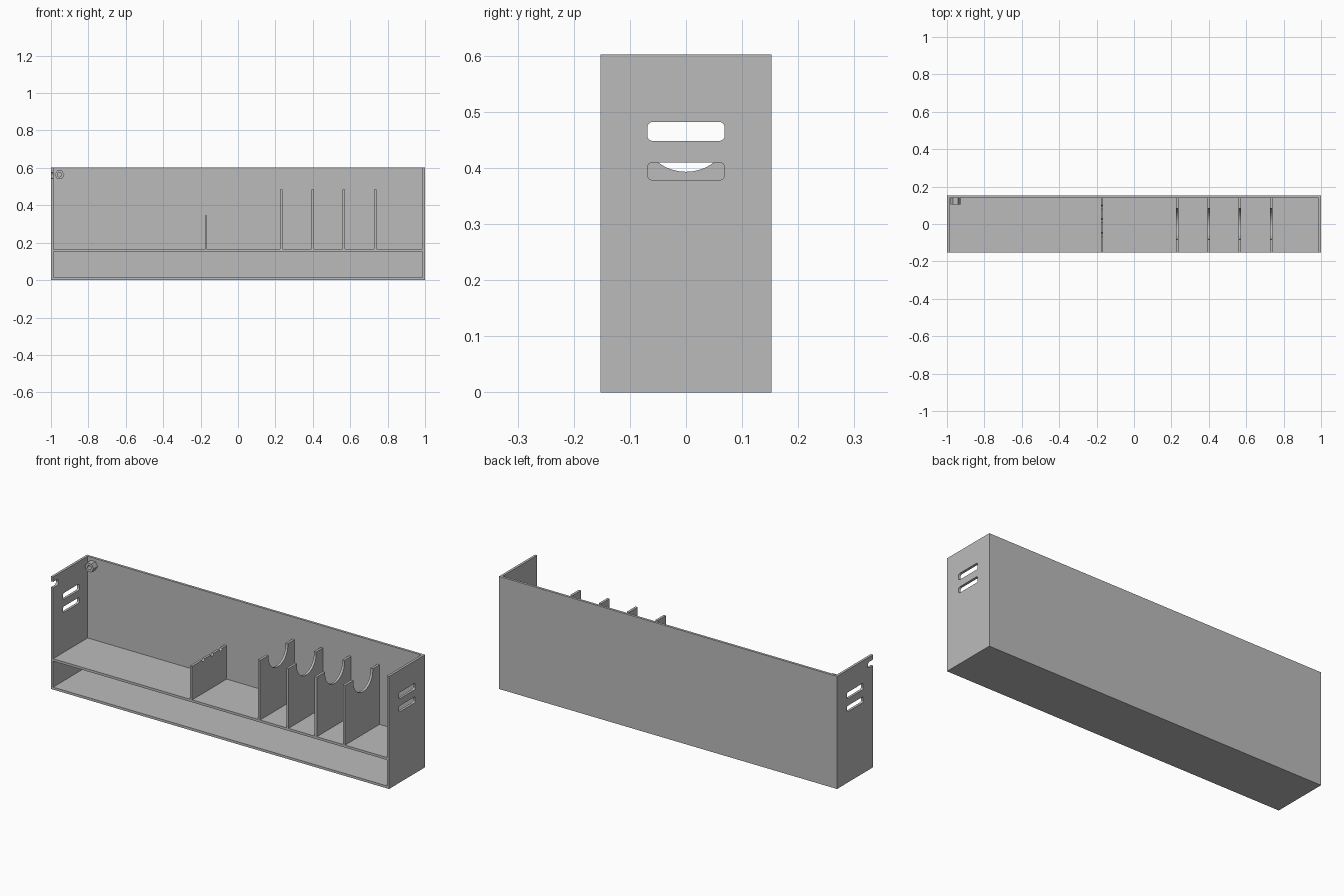
import bpy
from math import radians, sin, cos, pi, sqrt
from mathutils import Matrix

cube = bpy.data.objects.get("Cube")
if cube:
    bpy.data.objects.remove(cube, do_unlink=True)

grey = bpy.data.materials.new("matte_grey")
grey.use_nodes = True
colour = (0.5, 0.5, 0.5, 1)
grey.diffuse_color = colour
grey.node_tree.nodes["Principled BSDF"].inputs["Base Color"].default_value = colour

HALF_X, HALF_Y, HEIGHT, WALL = 1.0, 0.152, 0.602, 0.013
SHELF_TOP = 0.165
BACK = HALF_Y - WALL
ALONG_X = Matrix.Rotation(radians(90), 4, 'Z') @ Matrix.Rotation(radians(90), 4, 'X')
ALONG_Y = Matrix.Rotation(radians(90), 4, 'X')


def plate(name, loops, thickness, turn, centre):
    """Extrude flat outlines (the first outer, the rest holes) into a mesh part."""
    curve = bpy.data.curves.new(name, 'CURVE')
    curve.dimensions = '2D'
    curve.fill_mode = 'BOTH'
    curve.extrude = thickness / 2
    for loop in loops:
        spline = curve.splines.new('POLY')
        spline.points.add(len(loop) - 1)
        for point, (u, v) in zip(spline.points, loop):
            point.co = (u, v, 0, 1)
        spline.use_cyclic_u = True
    helper = bpy.data.objects.new(name + "_outline", curve)
    bpy.context.collection.objects.link(helper)
    graph = bpy.context.evaluated_depsgraph_get()
    mesh = bpy.data.meshes.new_from_object(helper.evaluated_get(graph))
    bpy.data.objects.remove(helper, do_unlink=True)
    mesh.transform(Matrix.Translation(centre) @ turn)
    mesh.materials.clear()
    mesh.materials.append(grey)
    for face in mesh.polygons:
        face.use_smooth = False
        face.material_index = 0
    part = bpy.data.objects.new(name, mesh)
    bpy.context.collection.objects.link(part)
    return part


def arc(u, v, radius, start, end, steps):
    angles = [radians(start + (end - start) * i / steps) for i in range(steps + 1)]
    return [(u + radius * cos(a), v + radius * sin(a)) for a in angles]


def rectangle(u0, u1, v0, v1):
    return [(u0, v0), (u1, v0), (u1, v1), (u0, v1)]


def rounded_slot(u, v0, v1, r=0.01):
    return (arc(u - r, v1 - r, r, 0, 90, 5) + arc(r - u, v1 - r, r, 90, 180, 5)
            + arc(r - u, v0 + r, r, 180, 270, 5) + arc(u - r, v0 + r, r, 270, 360, 5))


# Floor, shelf and back wall
inner = HALF_X - WALL
for name, bottom, top in (("floor", 0, WALL), ("shelf", SHELF_TOP - WALL, SHELF_TOP)):
    plate(name, [rectangle(-HALF_Y, BACK, bottom, top)], inner * 2, ALONG_X, (0, 0, 0))
plate("back_wall", [rectangle(-inner, inner, 0, HEIGHT)], WALL, ALONG_Y,
      (0, HALF_Y - WALL / 2, 0))

# Side panels with two hand slots each; the right one has a cable notch in front
slots = [rounded_slot(0.069, 0.378, 0.41), rounded_slot(0.069, 0.448, 0.482)]
outline = rectangle(-HALF_Y, HALF_Y, 0, HEIGHT)
plate("left_panel", [outline] + slots, WALL, ALONG_X, (HALF_X - WALL / 2, 0, 0))
notch_r, notch_z = 0.016, 0.56
notch = ([(-HALF_Y, notch_z + notch_r)]
         + arc(-HALF_Y + 0.028, notch_z, notch_r, 90, -90, 10)
         + [(-HALF_Y, notch_z - notch_r)])
plate("right_panel", [outline + notch] + slots, WALL, ALONG_X,
      (-HALF_X + WALL / 2, 0, 0))

# Tall dividers with a round scoop
top, scoop_z, scoop_r = 0.484, 0.475, 0.082
cradle = ([(-HALF_Y, SHELF_TOP), (BACK, SHELF_TOP), (BACK, top), (scoop_r, top)]
          + arc(0, scoop_z, scoop_r, 0, -180, 28)
          + [(-scoop_r, top), (-HALF_Y, top)])
for i in range(4):
    plate(f"tall_divider_{i + 1}", [cradle], WALL, ALONG_X, (0.231 + i * 0.1675, 0, 0))

# Short divider with three small grooves
top = 0.345
rack = [(-HALF_Y, SHELF_TOP), (BACK, SHELF_TOP), (BACK, top)]
for y in (0.09, 0.018, -0.057):
    rack += arc(y, top, 0.011, 0, -180, 10)
rack.append((-HALF_Y, top))
plate("short_divider", [rack], WALL, ALONG_X, (-0.171, 0, 0))

# Hexagonal boss with a hole in the upper corner
boss = [arc(0, 0, 0.026, 0, 300, 5), arc(0, 0, 0.011, 0, 345, 23)]
plate("corner_boss", boss, 0.034, ALONG_Y, (-0.954, BACK - 0.017, 0.563))
